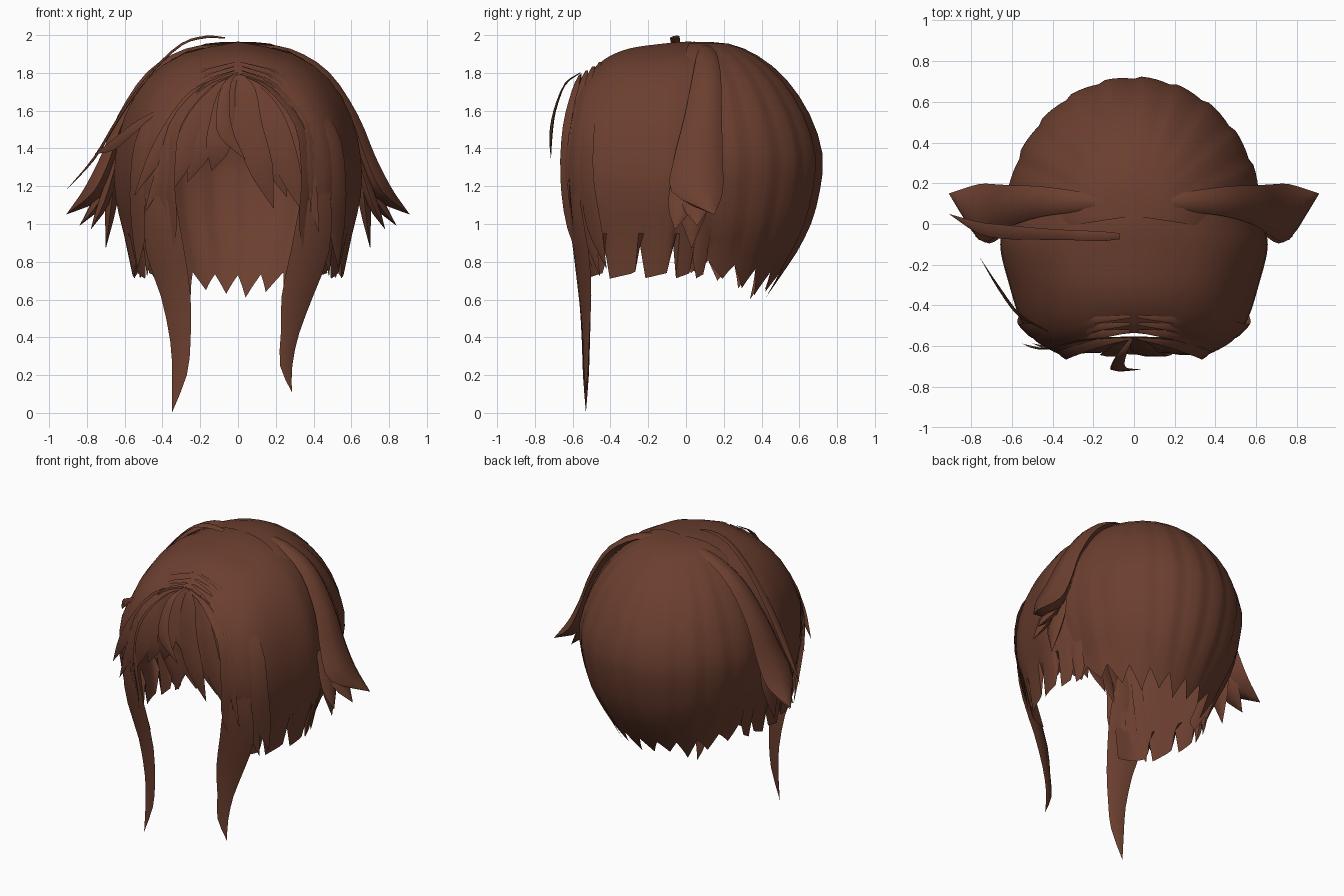
import bpy, bmesh, math
from mathutils import Vector

brown = bpy.data.materials.new("brown hair")
brown.diffuse_color = (0.15, 0.05, 0.029, 1)


def finish(name, verts, faces, angle=50):
    mesh = bpy.data.meshes.new(name)
    mesh.from_pydata(verts, [], faces)
    bm = bmesh.new()
    bm.from_mesh(mesh)
    bmesh.ops.remove_doubles(bm, verts=bm.verts, dist=0.0005)
    bmesh.ops.recalc_face_normals(bm, faces=bm.faces)
    bm.to_mesh(mesh)
    bm.free()
    mesh.materials.append(brown)
    obj = bpy.data.objects.new(name, mesh)
    bpy.context.collection.objects.link(obj)
    bpy.context.view_layer.objects.active = obj
    obj.select_set(True)
    bpy.ops.object.shade_smooth_by_angle(angle=math.radians(angle))
    obj.select_set(False)
    return obj


def spline(pts, n):
    """Smooth path through points of any dimension, n steps per span."""
    p = [Vector(q) for q in pts]
    p = [p[0] * 2 - p[1]] + p + [p[-1] * 2 - p[-2]]
    out = []
    for i in range(1, len(p) - 2):
        a, b, c, d = p[i - 1:i + 3]
        for k in range(n):
            t = k / n
            out.append(b + (c - a) * (t / 2) + (a * 2 - b * 5 + c * 4 - d) * (t * t / 2)
                       + (b * 3 - a - c * 3 + d) * (t ** 3 / 2))
    return out + [p[-2]]


def lock(name, pts, widths, side, thick=0.2, n=3):
    """Tapered lock with a lens section; side is the direction of its width."""
    path = spline(pts, n)
    wide = spline([(w, 0) for w in widths], n)
    side = Vector(side).normalized()
    verts, faces, m = [], [], 6
    for i, p in enumerate(path):
        tan = path[min(i + 1, len(path) - 1)] - path[max(i - 1, 0)]
        nor = tan.cross(side).normalized()
        w = max(wide[i][0], 0.0)
        for k in range(m):
            a = math.tau * k / m
            verts.append(p + side * (w * math.cos(a)) + nor * (w * thick * math.sin(a)))
    for i in range(len(path) - 1):
        for k in range(m):
            j = (k + 1) % m
            faces.append((i * m + k, i * m + j, i * m + m + j, i * m + m + k))
    return finish(name, verts, faces)


def grid_faces(rows, cols):
    return [(r * cols + c, r * cols + c + 1, (r + 1) * cols + c + 1, (r + 1) * cols + c)
            for r in range(rows - 1) for c in range(cols - 1)]


# Back shell: faintly lobed dome with a pointed lower hem
back_profile = spline([(0, 1.965), (0.27, 1.955), (0.5, 1.89), (0.72, 1.765), (0.9, 1.58),
                       (1, 1.37), (0.98, 1.18), (0.91, 1.0), (0.8, 0.85)], 2)
tips = [0.74, 0.71, 0.66, 0.62, 0.64, 0.61, 0.63, 0.65, 0.60, 0.66, 0.70, 0.74]
lobes, per = len(tips), 5
cols = lobes * per + 1


def back_point(c, r, z):
    phi = math.radians(-8 + 196 * c / (cols - 1))
    return (0.63 * r * math.cos(phi), 0.04 + 0.685 * r * math.sin(phi), z)


verts = []
for r, z in back_profile:
    for c in range(cols):
        notch = 0.018 * (1 - (c % per) / per) ** 2 * min(1, r * 1.5)
        verts.append(back_point(c, r * (1 - notch), z))
for c in range(cols):
    f = (c % per) / per
    tooth = f / 0.6 if f < 0.6 else (1 - f) / 0.4
    back = max(0, math.sin(math.radians(-8 + 196 * c / (cols - 1))))
    gap = 0.82 - 0.09 * back
    z = gap + (tips[min(c // per, lobes - 1)] - gap) * tooth
    verts.append(back_point(c, 0.8 - (0.85 - z) * (0.4 + 0.6 * back), z))
finish("back_shell", verts, grid_faces(len(back_profile) + 1, cols))

# Front shell: hoops from ear to ear, ending at the arch above the face
hoops = spline([(0.13, 0.58, 1.96), (0.0, 0.63, 1.965), (-0.12, 0.65, 1.955), (-0.3, 0.605, 1.93),
                (-0.43, 0.555, 1.885), (-0.51, 0.48, 1.835), (-0.555, 0.355, 1.785)], 7)
half = spline([(0.93, 0.95), (1.0, 1.15), (1.0, 1.35), (0.92, 1.57), (0.74, 1.76),
               (0.45, 1.89), (0, 1.95)], 2)
cells = [-0.57, -0.40, -0.21, -0.04, 0.07, 0.14]   # hem locks between these gaps
verts = []
for y, w, top in hoops:
    a, b = next(((a, b) for a, b in zip(cells, cells[1:]) if a <= y < b), (0, 1))
    f = (y - a) / (b - a)
    tip = 0.71 + 0.04 * f + 0.2 * max(0, (f - 0.78) / 0.22)
    right = [(0.86, tip)] + [tuple(q) for q in half]
    for sgn, seq in ((-1, right), (1, right[-2::-1])):
        for x, z in seq:
            zz = z if z < 1.2 else 1.2 + (z - 1.2) * (top - 1.2) / 0.75
            front = max(0, -y) / 0.56
            bulge = 0.095 * front ** 4 * max(-0.6, 1 - ((zz - 1.32) / 0.42) ** 2)
            verts.append((sgn * x * w, y - bulge - (0.02 if z == tip else 0), zz))
finish("front_shell", verts, grid_faces(len(hoops), len(half) * 2 + 1))

# Side tufts: bands from the crown that widen and flare out above the ears
for s, tag in ((-1, "left"), (1, "right")):
    lock(tag + "_side_tuft",
         [(s * 0.08, 0.1, 1.945), (s * 0.27, 0.11, 1.91), (s * 0.46, 0.11, 1.785),
          (s * 0.6, 0.09, 1.56), (s * 0.68, 0.065, 1.34), (s * 0.765, 0.06, 1.17),
          (s * 0.91, 0.15, 1.05)],
         [0.02, 0.05, 0.075, 0.1, 0.13, 0.135, 0.0], (0, 1, 0), 0.45)
    for k, (x, y, z, w) in enumerate([(0.78, -0.06, 0.97, 0.08), (0.70, 0.03, 0.87, 0.09),
                                      (0.84, 0.06, 0.99, 0.08)]):
        lock(f"{tag}_tuft_tip_{k}",
             [(s * 0.64, y * 0.6 + 0.03, 1.34), (s * (x * 0.5 + 0.32), y * 0.6 + 0.02, 1.12),
              (s * x, y, z)], [0.05, w, 0.0], (0, 1, 0.1), 0.4)

# Long face locks
lock("left_long_lock", [(-0.41, -0.59, 1.4), (-0.41, -0.59, 1.1), (-0.385, -0.555, 0.85),
                        (-0.33, -0.535, 0.62), (-0.305, -0.53, 0.38), (-0.31, -0.53, 0.2),
                        (-0.35, -0.53, 0.0)],
     [0.04, 0.09, 0.11, 0.085, 0.058, 0.042, 0.0], (1, -0.4, 0), 0.16, 2)
lock("right_long_lock", [(0.42, -0.59, 1.4), (0.41, -0.59, 1.1), (0.38, -0.555, 0.85),
                         (0.315, -0.535, 0.62), (0.275, -0.53, 0.42), (0.255, -0.53, 0.25),
                         (0.285, -0.53, 0.11)],
     [0.04, 0.09, 0.11, 0.09, 0.052, 0.035, 0.0], (1, 0.4, 0), 0.16, 2)

# Fringe: fan of locks from the parting above the forehead (bend x, tip x, tip z, width)
fringe = [(-0.36, -0.55, 1.15, 0.04), (-0.3, -0.5, 1.05, 0.045), (-0.24, -0.36, 1.16, 0.06),
          (-0.16, -0.27, 1.22, 0.065), (-0.09, -0.14, 1.28, 0.07), (-0.02, 0.06, 1.32, 0.07),
          (0.06, 0.19, 1.08, 0.075), (0.13, 0.26, 1.14, 0.07), (0.2, 0.35, 1.05, 0.07),
          (0.27, 0.40, 1.12, 0.06), (0.32, 0.43, 0.95, 0.05)]
for k, (bx, tx, tz, w) in enumerate(fringe):
    dy = 0.012 * (k % 2) + 0.25 * bx * bx
    lock(f"fringe_{k}", [(bx * 0.08, -0.555, 1.79), (bx * 0.62, -0.60 + dy, 1.69 - 0.02 * (k % 3)),
                         (bx, -0.635 + dy, 1.5), ((bx + tx) / 2, -0.645 + dy, (1.5 + tz) / 2),
                         (tx, -0.62 + dy, tz)],
         [0.015, w * 0.8, w, w * 0.85, 0.0], (1, 0, 0.5 * (1 if bx > 0 else -1)), 0.12)
lock("forelock", [(-0.01, -0.56, 1.8), (-0.06, -0.64, 1.74), (-0.08, -0.695, 1.6),
                  (-0.06, -0.715, 1.47), (0.04, -0.715, 1.34)],
     [0.01, 0.025, 0.035, 0.04, 0.0], (1, 0.1, 0.2), 0.2)

# Loose thin strands on the left
lock("crown_strand", [(-0.07, -0.06, 1.985), (-0.17, -0.06, 1.99), (-0.3, -0.055, 1.95),
                      (-0.46, -0.05, 1.8), (-0.62, -0.04, 1.58), (-0.76, -0.02, 1.35),
                      (-0.91, 0.05, 1.18)],
     [0.015, 0.025, 0.025, 0.03, 0.035, 0.03, 0.0], (0, 1, 0.2), 0.2)
lock("temple_strand", [(-0.42, -0.53, 1.6), (-0.56, -0.45, 1.5), (-0.66, -0.32, 1.42),
                       (-0.76, -0.16, 1.37)],
     [0.01, 0.03, 0.03, 0.0], (0, 0.2, 1), 0.2)

# Low strands lying on the front shell beside the arch
for s, tag in ((-1, "left"), (1, "right")):
    for k in range(4):
        w, y, top = 0.37 + 0.055 * k, -0.575 + 0.035 * k, 1.79 + 0.022 * k
        lock(f"{tag}_arch_strand_{k}",
             [(s * 0.02, y + 0.015, top), (s * w * 0.47, y - 0.005, top - 0.075),
              (s * w * 0.9, y - 0.045, 1.52), (s * w, y - 0.055, 1.25),
              (s * w * 0.98, y - 0.015, 0.98), (s * (w * 0.9 + 0.05), y + 0.05, 0.72 + 0.04 * (k % 2))],
             [0.01, 0.03, 0.045, 0.05, 0.055, 0.0], (0.7, s * 0.7, 0), 0.12)
